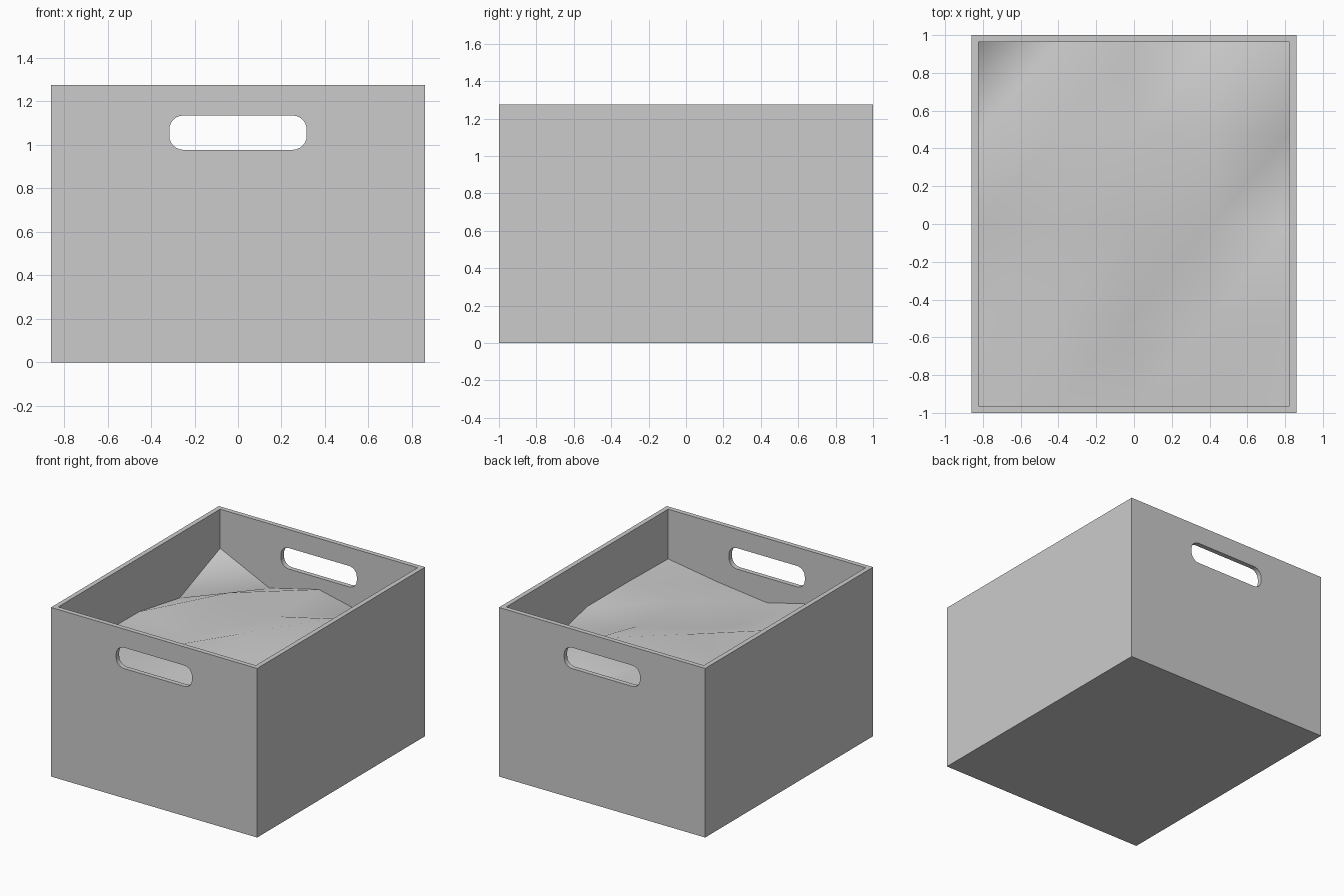
import bpy, bmesh, math

if "Cube" in bpy.data.objects:
    bpy.data.objects.remove(bpy.data.objects["Cube"])

HX, HY, H, T = 0.86, 1.0, 1.275, 0.036   # half sizes, height, wall thickness


def finish(name, bm):
    bmesh.ops.recalc_face_normals(bm, faces=bm.faces)
    mesh = bpy.data.meshes.new(name)
    bm.to_mesh(mesh)
    bm.free()
    obj = bpy.data.objects.new(name, mesh)
    bpy.context.collection.objects.link(obj)
    return obj


# Open crate: outer box, top inset to form the rim, then pushed down
bm = bmesh.new()
bmesh.ops.create_cube(bm, size=1)
for v in bm.verts:
    v.co = (v.co.x * 2 * HX, v.co.y * 2 * HY, (v.co.z + 0.5) * H)
top = max(bm.faces, key=lambda f: f.calc_center_median().z)
bmesh.ops.inset_region(bm, faces=[top], thickness=T, use_even_offset=True)
well = bmesh.ops.extrude_discrete_faces(bm, faces=[top])["faces"][0]
for v in well.verts:
    v.co.z = T
crate = finish("crate", bm)

# Rounded slot cutter running through both end walls
hw, hh, r, zc, n = 0.316, 0.079, 0.065, 1.056, 6
bm = bmesh.new()
ring = []
for k, (sx, sz) in enumerate([(1, 1), (-1, 1), (-1, -1), (1, -1)]):
    for i in range(n + 1):
        a = math.pi / 2 * (k + i / n)
        ring.append(bm.verts.new((sx * (hw - r) + r * math.cos(a), -1.5,
                                  zc + sz * (hh - r) + r * math.sin(a))))
slot = bm.faces.new(ring)
ext = bmesh.ops.extrude_face_region(bm, geom=[slot])
bmesh.ops.translate(bm, vec=(0, 3, 0),
                    verts=[g for g in ext["geom"] if isinstance(g, bmesh.types.BMVert)])
cutter = finish("handle_cutter", bm)
cutter.hide_render = True
cutter.hide_viewport = False

mod = crate.modifiers.new("handles", "BOOLEAN")
mod.operation, mod.solver, mod.object = "DIFFERENCE", "EXACT", cutter
bpy.context.view_layer.objects.active = crate
bpy.ops.object.modifier_apply(modifier=mod.name)
bpy.data.objects.remove(cutter)

# Uneven contents: soft low-poly sheet, rows from front to back
heights = [
    [0.86, 0.89, 0.79, 0.837, 0.90],
    [0.875, 0.88, 0.785, 0.87, 0.909],
    [0.87, 0.80, 0.92, 0.87, 0.909],
    [0.79, 0.94, 0.87, 0.965, 0.80],
    [0.98, 0.79, 0.89, 0.80, 0.90],
]
bm = bmesh.new()
g = [[bm.verts.new(((HX - T) * (i - 2) / 2, (HY - T) * (j - 2) / 2, z))
      for i, z in enumerate(row)] for j, row in enumerate(heights)]
for j in range(4):
    for i in range(4):
        a, b, c, d = g[j][i], g[j][i + 1], g[j + 1][i + 1], g[j + 1][i]
        bm.faces.new((a, b, c)).smooth = True
        bm.faces.new((a, c, d)).smooth = True
contents = finish("contents", bm)
